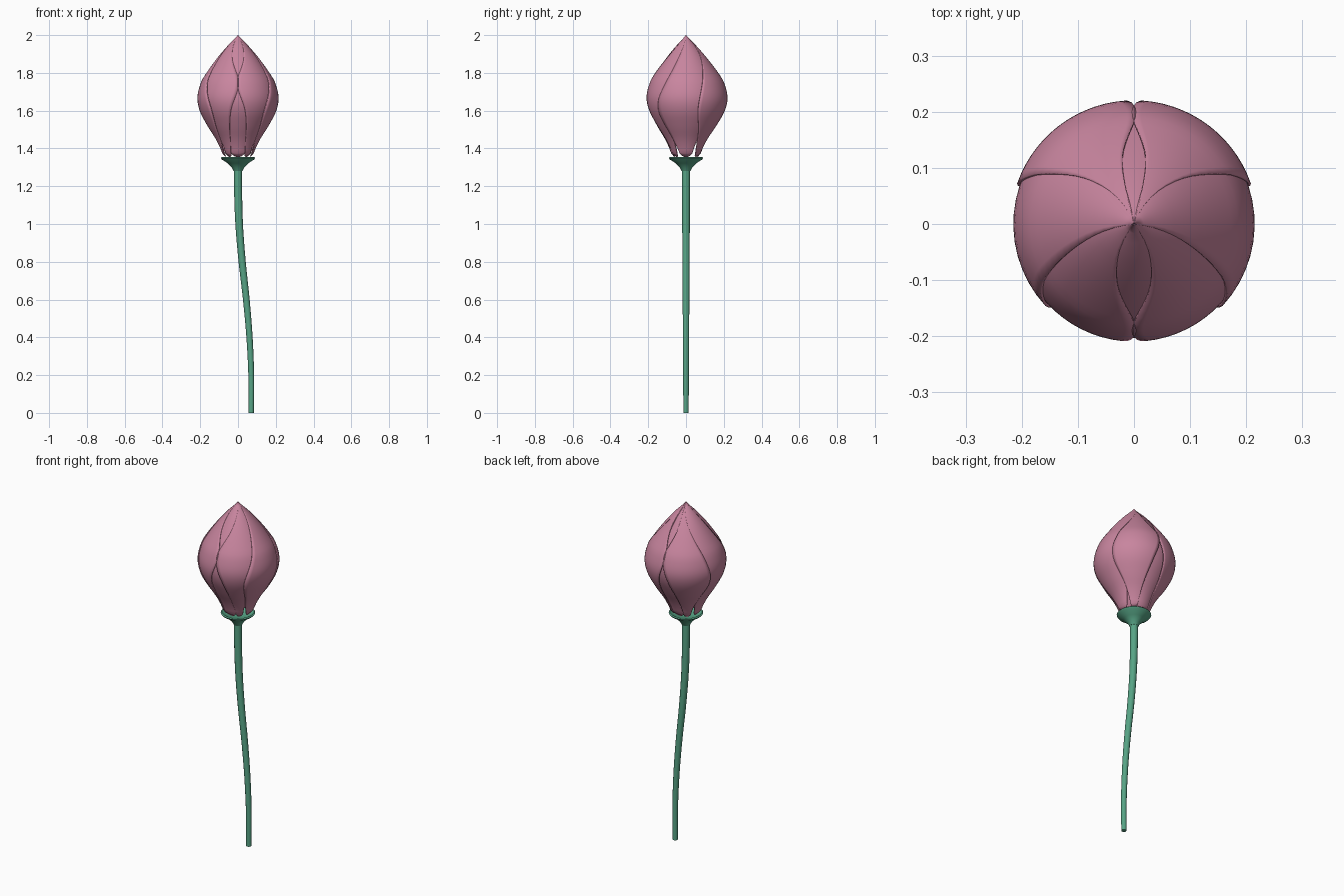
import bpy, bmesh
from math import sin, cos, pi, radians

cube = bpy.data.objects.get("Cube")
if cube:
    bpy.data.objects.remove(cube, do_unlink=True)


def material(name, rgb):
    m = bpy.data.materials.new(name)
    m.use_nodes = True
    m.diffuse_color = (*rgb, 1)
    m.node_tree.nodes["Principled BSDF"].inputs["Base Color"].default_value = (*rgb, 1)
    return m


PINK = material("dusty pink", (0.58, 0.235, 0.345))
GREEN = material("stem green", (0.095, 0.37, 0.235))


def curve(points, x):
    """Smooth interpolation through (x, value) points."""
    last = len(points) - 1

    def slope(i):
        a, b = points[max(i - 1, 0)], points[min(i + 1, last)]
        return (b[1] - a[1]) / (b[0] - a[0])

    i = 0
    while i < last - 1 and x > points[i + 1][0]:
        i += 1
    (x0, y0), (x1, y1) = points[i], points[i + 1]
    h = x1 - x0
    t = min(max((x - x0) / h, 0), 1)
    s = 1 - t
    return (y0 * (1 + 2 * t) * s * s + y1 * t * t * (3 - 2 * t)
            + h * (slope(i) * t * s * s - slope(i + 1) * t * t * s))


def finish(name, bm, mat, thickness=0):
    bmesh.ops.recalc_face_normals(bm, faces=bm.faces)
    mesh = bpy.data.meshes.new(name)
    bm.to_mesh(mesh)
    bm.free()
    mesh.materials.append(mat)
    ob = bpy.data.objects.new(name, mesh)
    bpy.context.collection.objects.link(ob)
    bpy.ops.object.select_all(action='DESELECT')
    ob.select_set(True)
    bpy.context.view_layer.objects.active = ob
    bpy.ops.object.shade_smooth_by_angle(angle=radians(40))
    if thickness:
        mod = ob.modifiers.new("Thickness", 'SOLIDIFY')
        mod.thickness = thickness
        mod.offset = -1
    return ob


def tube(name, rings, sides, mat):
    """Skin circular rings given as (centre x, z, radius), with closed ends."""
    bm = bmesh.new()
    loops = [[bm.verts.new((x + r * cos(2 * pi * k / sides), r * sin(2 * pi * k / sides), z))
              for k in range(sides)] for x, z, r in rings]
    for a, b in zip(loops, loops[1:]):
        for k in range(sides):
            n = (k + 1) % sides
            bm.faces.new((a[k], a[n], b[n], b[k]))
    bm.faces.new(loops[0][::-1])
    bm.faces.new(loops[-1])
    return finish(name, bm, mat)


# Stem: gently bent, thicker towards the bud
bend = [(0, .07), (.2, .07), (.4, .061), (.6, .044), (.8, .022), (1.0, .006), (1.2, 0), (1.3, 0)]
tube("stem", [(curve(bend, z), z, .014 + .008 * z / 1.3)
              for z in (1.3 * i / 20 for i in range(21))], 12, GREEN)

# Calyx: shallow flared cup under the petals
cup = [(.023, 1.28), (.032, 1.298), (.055, 1.322), (.085, 1.341), (.092, 1.35),
       (.086, 1.355), (.06, 1.34), (.01, 1.33)]
tube("calyx", [(0, z, r) for r, z in cup], 28, GREEN)

# Outline of the closed bud
BUD = [(1.355, .066), (1.37, .081), (1.40, .093), (1.45, .118), (1.52, .162), (1.6, .203),
       (1.67, .215), (1.75, .196), (1.8, .167), (1.88, .109), (1.94, .058), (1.98, .018), (2.0, .001)]
LEVELS = (1.355, 1.45, 1.6, 1.76, 1.88, 2.0)


def petal(name, low, high, layer, mirrored=False, rows=34, cols=14):
    """Curved shell on the bud outline between two edge angles that vary with height."""
    bm = bmesh.new()
    grid = []
    for i in range(rows + 1):
        z = 1.355 + .645 * i / rows
        lo, hi = (curve(list(zip(LEVELS, e)), z) for e in (low, high))
        row = []
        for j in range(cols + 1):
            u = j / cols
            # the lower end is rounded at its corners
            lift = .02 * abs(2 * u - 1) ** 3 * max(0, 1 - i / 4)
            r = curve(BUD, z + lift) * (1 + layer)
            a = radians(lo + (hi - lo) * u)
            x = -r * cos(a) if mirrored else r * cos(a)
            row.append(bm.verts.new((x, r * sin(a), z + lift)))
        grid.append(row)
    for a, b in zip(grid, grid[1:]):
        for j in range(cols):
            bm.faces.new((a[j], a[j + 1], b[j + 1], b[j]))
    ob = finish(name, bm, PINK, .005)
    # keep the outer surface facing away from the axis
    p = ob.data.polygons[len(ob.data.polygons) // 2]
    if p.normal.x * p.center.x + p.normal.y * p.center.y < 0:
        ob.data.flip_normals()


# Inner petals, seen through the narrow openings at front and back
HALF = (28, 32, 42, 45, 45, 40)
for name, mid in (("front_inner_petal", -90), ("back_inner_petal", 90)):
    petal(name, [mid - h for h in HALF], [mid + h for h in HALF], -.055)

# Overlapping outer petals, mirrored left and right
for side, mirrored in (("left", False), ("right", True)):
    petal(side + "_front_petal", (-62, -69, -79, -91, -73, -50),
          (-36, -34, -15, -8, 0, 10), -.025, mirrored)
    petal(side + "_side_petal", (-24, -36, -46, -32, -21, -6),
          (24, 32, 50, 55, 72, 82), 0, mirrored)
    petal(side + "_back_petal", (37, 31, 18, 27, 45, 70),
          (64, 70, 81, 91, 79, 76), .025, mirrored)
